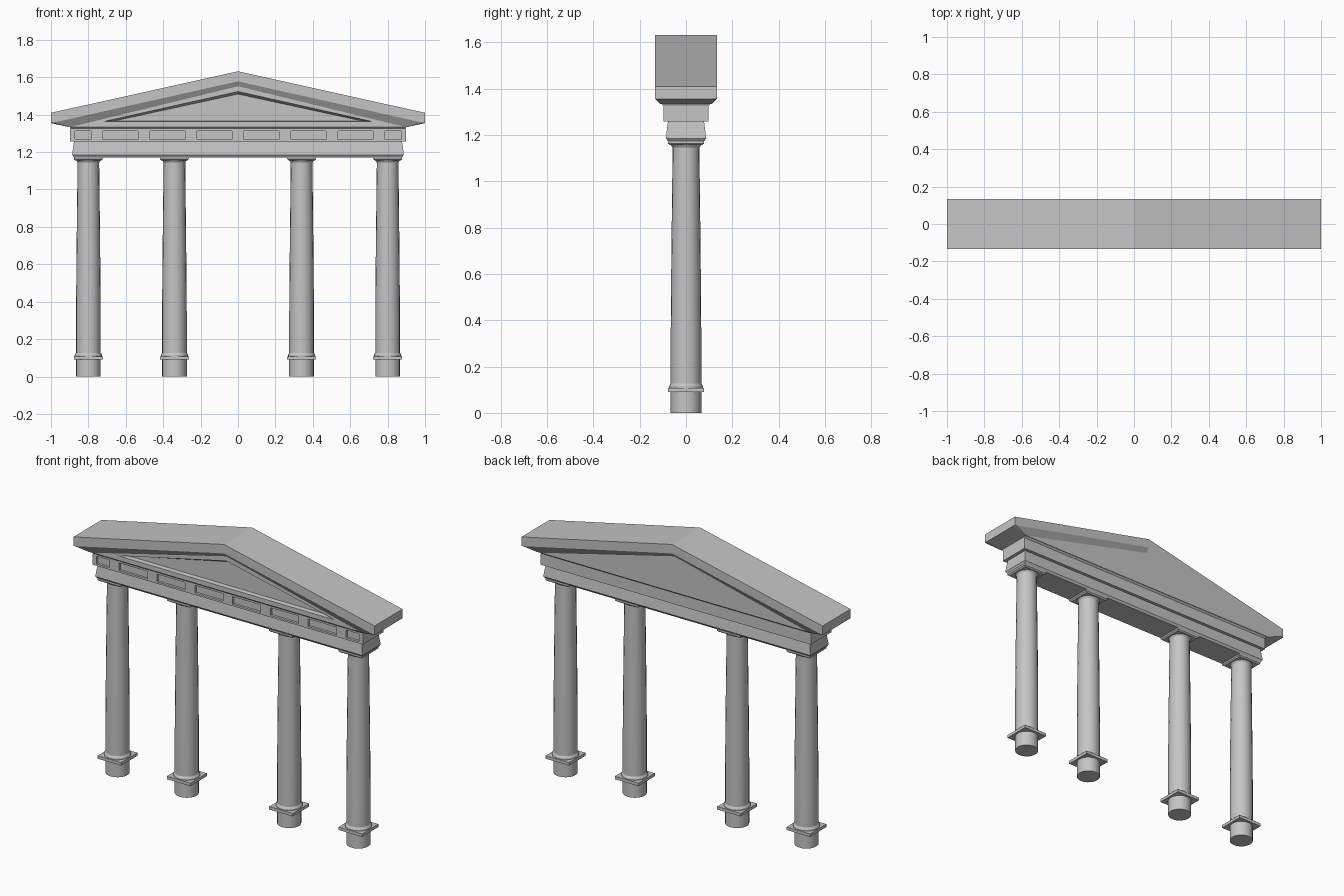
import bpy, bmesh, math

old = bpy.data.objects.get("Cube")
if old:
    bpy.data.objects.remove(old, do_unlink=True)

# Single stone colour
stone = bpy.data.materials.new("grey_stone")
stone.use_nodes = True
COLOR = (0.56, 0.56, 0.56, 1)
stone.diffuse_color = COLOR
stone.node_tree.nodes["Principled BSDF"].inputs["Base Color"].default_value = COLOR


def loft(name, rings, smooth=False):
    """Bridge equal-length rings of points and cap both ends."""
    bm = bmesh.new()
    loops = [[bm.verts.new(p) for p in ring] for ring in rings]
    n = len(loops[0])
    for a, b in zip(loops, loops[1:]):
        for i in range(n):
            j = (i + 1) % n
            bm.faces.new((a[i], a[j], b[j], b[i]))
    bm.faces.new(loops[0])
    bm.faces.new(loops[-1])
    bmesh.ops.recalc_face_normals(bm, faces=bm.faces)
    mesh = bpy.data.meshes.new(name)
    bm.to_mesh(mesh)
    bm.free()
    mesh.materials.append(stone)
    obj = bpy.data.objects.new(name, mesh)
    bpy.context.collection.objects.link(obj)
    if smooth:
        bpy.ops.object.select_all(action='DESELECT')
        obj.select_set(True)
        bpy.context.view_layer.objects.active = obj
        bpy.ops.object.shade_smooth_by_angle(angle=math.radians(30))
    return obj


def rect(hx, hy, z, cx=0, cy=0):
    return [(cx + sx * hx, cy + sy * hy, z)
            for sx, sy in ((-1, -1), (1, -1), (1, 1), (-1, 1))]


def circle(r, z, cx, sides=20):
    return [(cx + r * math.cos(math.tau * i / sides),
             r * math.sin(math.tau * i / sides), z) for i in range(sides)]


def upright(y, points):
    return [(x, y, z) for x, z in points]


def box(name, x0, x1, y0, y1, z0, z1):
    cx, cy, hx, hy = (x0 + x1) / 2, (y0 + y1) / 2, (x1 - x0) / 2, (y1 - y0) / 2
    return loft(name, [rect(hx, hy, z, cx, cy) for z in (z0, z1)])


# Columns: footing, square plinth, base ring, tapered shaft, capital
shaft = [(0.073, 0.108), (0.073, 0.116), (0.066, 0.127), (0.066, 0.35),
         (0.063, 0.7), (0.058, 1.13), (0.058, 1.145), (0.069, 1.162)]
for number, x in enumerate((-0.8, -0.34, 0.34, 0.8), 1):
    tag = f"_{number}"
    loft("column_footing" + tag, [circle(0.066, z, x) for z in (0, 0.095)], True)
    loft("column_plinth" + tag, [rect(0.078, 0.078, z, x) for z in (0.09, 0.108)])
    loft("column_shaft" + tag, [circle(r, z, x) for r, z in shaft], True)
    loft("column_abacus" + tag, [rect(0.07, 0.07, 1.156, x),
                                 rect(0.078, 0.078, 1.163, x),
                                 rect(0.078, 0.078, 1.178, x)])

# Architrave beam, flared toward its lower edge
loft("architrave", [rect(0.877, 0.078, 1.172), rect(0.887, 0.087, 1.185),
                    rect(0.877, 0.078, 1.257)])

# Frieze with a sunken front band and flush blocks
FRONT, SUNK = -0.097, -0.083
box("frieze", -0.897, 0.897, SUNK, -FRONT, 1.257, 1.325)
box("frieze_lower_rail", -0.897, 0.897, FRONT, SUNK, 1.257, 1.268)
box("frieze_upper_rail", -0.897, 0.897, FRONT, SUNK, 1.314, 1.325)
for side, name in ((-1, "right"), (1, "left")):
    box("frieze_end_" + name, side * 0.884 - 0.013, side * 0.884 + 0.013,
        FRONT, SUNK, 1.268, 1.314)
for k in range(-3, 4):
    x = k * 0.251
    box(f"frieze_block_{k + 4}", x - 0.032, x + 0.032, FRONT, SUNK, 1.268, 1.314)

# Bevelled bed moulding under the pediment
loft("bed_moulding", [rect(0.895, 0.097, 1.325), rect(0.9, 0.11, 1.338)])


# Pediment wall with a sunken triangle on the front
def triangle(y, half, base, apex):
    return upright(y, [(-half, base), (half, base), (0, apex)])


loft("pediment_wall", [triangle(0.11, 0.9, 1.335, 1.555),
                       triangle(-0.11, 0.9, 1.335, 1.555),
                       triangle(-0.11, 0.72, 1.363, 1.524),
                       triangle(-0.085, 0.66, 1.367, 1.51)])


# Gabled roof with bevelled raking eaves
def gable(y, inner_x, inner_z, inner_apex):
    return upright(y, [(-1, 1.41), (0, 1.632), (1, 1.41), (1, 1.355),
                       (inner_x, inner_z), (0, inner_apex),
                       (-inner_x, inner_z), (-1, 1.355)])


loft("roof", [gable(-0.133, 0.99, 1.357, 1.578), gable(-0.11, 0.9, 1.333, 1.552),
              gable(0.11, 0.9, 1.333, 1.552), gable(0.133, 0.99, 1.357, 1.578)])
